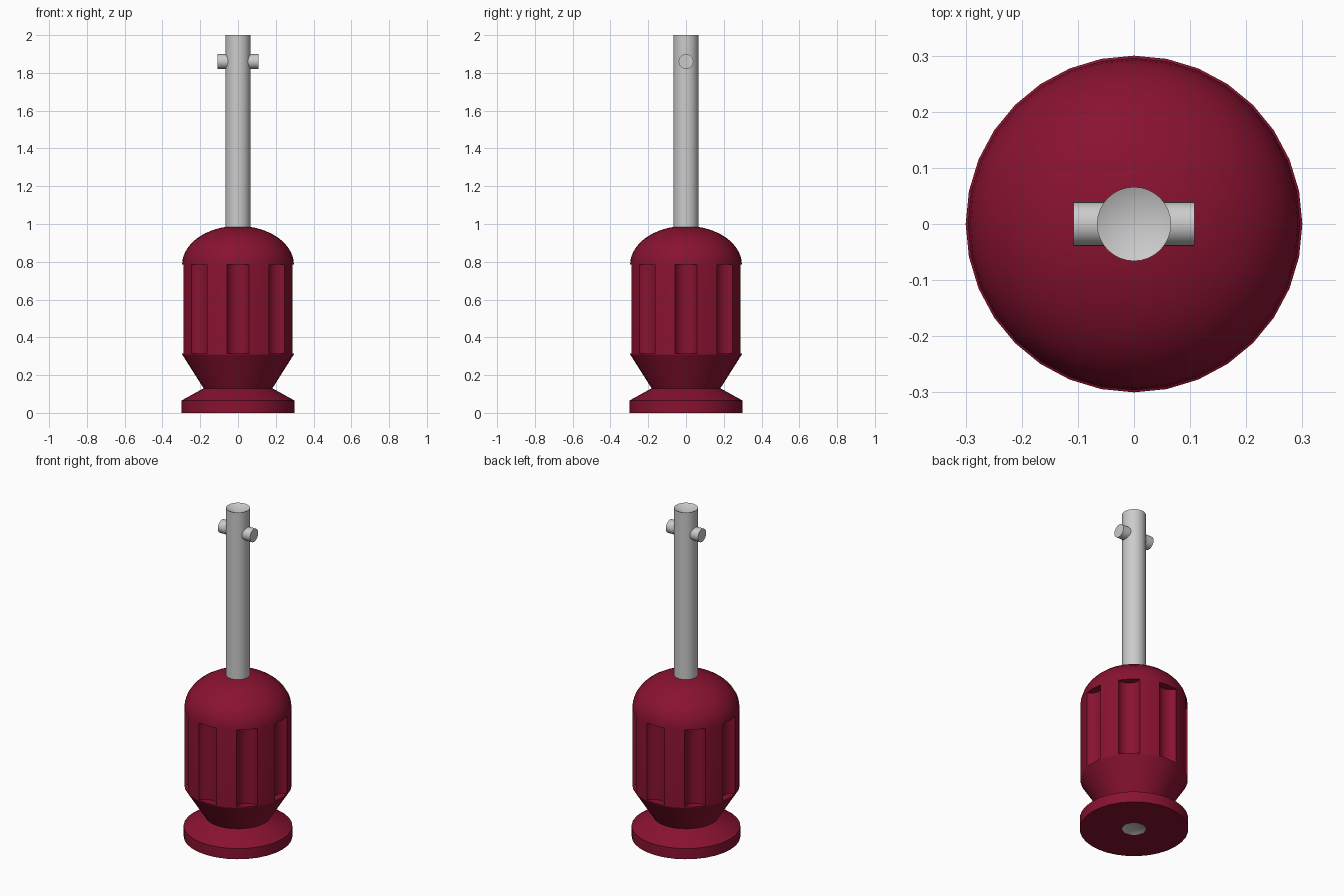
import bpy, bmesh
from math import sin, cos, pi, sqrt, radians
from mathutils import Matrix, Vector

if "Cube" in bpy.data.objects:
    bpy.data.objects.remove(bpy.data.objects["Cube"])

SIDES = 32


def finish(name, bm, mat=None):
    bmesh.ops.recalc_face_normals(bm, faces=bm.faces)
    mesh = bpy.data.meshes.new(name)
    bm.to_mesh(mesh)
    bm.free()
    obj = bpy.data.objects.new(name, mesh)
    bpy.context.collection.objects.link(obj)
    if mat:
        mesh.materials.append(mat)
    return obj


def lathe(profile):
    # Closed solid of revolution; profile starts and ends on the axis
    bm = bmesh.new()
    rings = []
    for r, z in profile:
        if r == 0:
            rings.append([bm.verts.new((0, 0, z))] * SIDES)
        else:
            rings.append([bm.verts.new((r * cos(2 * pi * i / SIDES), r * sin(2 * pi * i / SIDES), z))
                          for i in range(SIDES)])
    for a, b in zip(rings, rings[1:]):
        for i in range(SIDES):
            j = (i + 1) % SIDES
            bm.faces.new(list(dict.fromkeys((a[i], a[j], b[j], b[i]))))
    return bm


def smooth(obj):
    bpy.ops.object.select_all(action='DESELECT')
    obj.select_set(True)
    bpy.context.view_layer.objects.active = obj
    bpy.ops.object.shade_smooth_by_angle(angle=radians(28))


red = bpy.data.materials.new("dark_red")
red.diffuse_color = (0.25, 0.006, 0.03, 1)
red.use_nodes = True
red.node_tree.nodes["Principled BSDF"].inputs["Base Color"].default_value = red.diffuse_color

# Handle: foot disc, pinched neck, straight grip and elliptical dome
profile = [(0, 0.03), (0.067, 0.03), (0.067, 0), (0.3, 0), (0.3, 0.065),
           (0.182, 0.13), (0.296, 0.31), (0.296, 0.785)]
for i in range(1, 10):
    t = pi / 2 * i / 10
    profile.append((0.296 * cos(t), 0.785 + 0.205 * sin(t)))
profile.append((0, 0.99))
handle = finish("handle", lathe(profile), red)

# Eight grip flutes cut with upright cylinders
bm = bmesh.new()
for k in range(8):
    a = k * pi / 4
    pos = Vector((0.315 * cos(a), 0.315 * sin(a), 0.55))
    bmesh.ops.create_cone(bm, cap_ends=True, segments=24, radius1=0.065, radius2=0.065,
                          depth=0.47, matrix=Matrix.Translation(pos))
cutter = finish("flute_cutter", bm, red)
cutter.hide_render = True
mod = handle.modifiers.new("flutes", 'BOOLEAN')
mod.operation = 'DIFFERENCE'
mod.solver = 'EXACT'
mod.object = cutter
bpy.context.view_layer.objects.active = handle
bpy.ops.object.modifier_apply(modifier=mod.name)
bpy.data.objects.remove(cutter)
smooth(handle)

# Shaft with slightly dished ends
shaft = finish("shaft", lathe([(0, 0.025), (0.066, 0), (0.066, 2), (0, 1.97)]))
smooth(shaft)

# Cross pin near the tip
bm = bmesh.new()
bmesh.ops.create_cone(bm, cap_ends=True, segments=SIDES, radius1=0.039, radius2=0.039, depth=0.216,
                      matrix=Matrix.Translation((0, 0, 1.86)) @ Matrix.Rotation(pi / 2, 4, 'Y'))
smooth(finish("cross_pin", bm))
